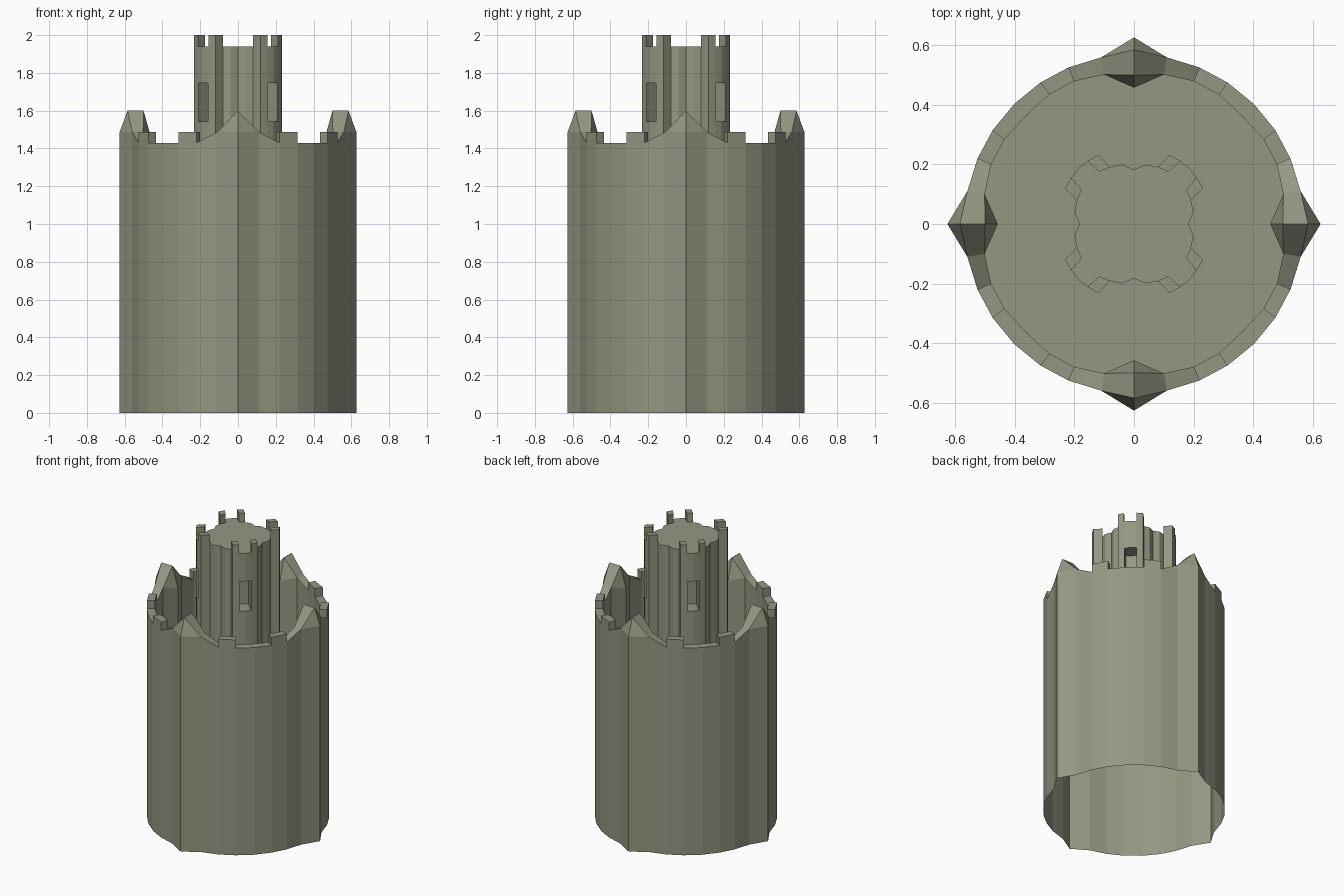
import bpy
import bmesh
from math import radians
from mathutils import Matrix, Vector

if "Cube" in bpy.data.objects:
    bpy.data.objects.remove(bpy.data.objects["Cube"])

# One stone colour for everything
stone = bpy.data.materials.new("grey_green_stone")
stone.use_nodes = True
COLOUR = (0.30, 0.31, 0.225, 1)
stone.diffuse_color = COLOUR
stone.node_tree.nodes["Principled BSDF"].inputs["Base Color"].default_value = COLOUR

FLOOR, LOW, MERLON, PEAK = 0.75, 1.43, 1.487, 1.6
ROOF, TOP = 1.94, 2.0


def finish(name, bm):
    bmesh.ops.remove_doubles(bm, verts=bm.verts, dist=0.0005)
    bmesh.ops.recalc_face_normals(bm, faces=bm.faces)
    mesh = bpy.data.meshes.new(name)
    bm.to_mesh(mesh)
    bm.free()
    mesh.materials.append(stone)
    obj = bpy.data.objects.new(name, mesh)
    bpy.context.collection.objects.link(obj)
    return obj


def face(bm, *points):
    return bm.faces.new([bm.verts.new(p) for p in points])


def prism(bm, outline, z0, z1):
    """Closed upright prism over a plan outline."""
    n = len(outline)
    face(bm, *[(x, y, z1) for x, y in outline])
    face(bm, *[(x, y, z0) for x, y in reversed(outline)])
    for i in range(n):
        (ax, ay), (bx, by) = outline[i], outline[(i + 1) % n]
        face(bm, (ax, ay, z0), (bx, by, z0), (bx, by, z1), (ax, ay, z1))


def eight_ways():
    """The eight symmetric copies of one octant."""
    for turn in range(4):
        for side in (1, -1):
            yield Matrix.Rotation(radians(90 * turn), 3, 'Z') @ Matrix.Diagonal((side, 1, 1))


# Curtain wall: one octant from the pointed prow to the diagonal
outer = [(0, 0.627), (0.11, 0.56), (0.22, 0.526), (0.315, 0.475), (0.403, 0.403)]
inner = [(0, 0.458), (0.1, 0.502), (0.2, 0.48), (0.285, 0.435), (0.363, 0.363)]
# Top heights at both ends of each segment
tops = [(MERLON, MERLON), (MERLON, LOW), (MERLON, MERLON), (LOW, LOW)]

bm = bmesh.new()
for m in eight_ways():
    def at(p, z):
        return m @ Vector((p[0], p[1], z))

    for i, (za, zb) in enumerate(tops):
        oa, ob, ia, ib = outer[i], outer[i + 1], inner[i], inner[i + 1]
        inner_za = 1.45 if i == 0 else za
        face(bm, at(oa, 0), at(ob, 0), at(ob, zb), at(oa, za))
        face(bm, at(ia, FLOOR), at(ib, FLOOR), at(ib, zb), at(ia, inner_za))
        face(bm, at(ia, FLOOR), at(ib, FLOOR), (0, 0, FLOOR))
        if i == 0:
            # Pointed gable over the prow
            ridge_out, ridge_in = at((0, 0.585), PEAK), at((0, 0.5), PEAK)
            face(bm, at(oa, za), at(ob, zb), ridge_out)
            face(bm, ridge_out, at(ob, zb), at(ib, zb), ridge_in)
            face(bm, ridge_in, at(ib, zb), at(ia, inner_za))
        else:
            face(bm, at(oa, za), at(ob, zb), at(ib, zb), at(ia, za))
        if i == 2:
            # Ends of the merlon
            for o, n in ((oa, ia), (ob, ib)):
                face(bm, at(o, LOW), at(n, LOW), at(n, MERLON), at(o, MERLON))
finish("curtain_wall", bm)

# Keep: scalloped sides with a projecting lobe at each diagonal
half = [(0, 0.183), (0.04, 0.2), (0.08, 0.192), (0.12, 0.232), (0.156, 0.211), (0.187, 0.187)]
quarter = half + [(y, x) for x, y in reversed(half[1:-1])]
outline = []
for turn in range(4):
    r = Matrix.Rotation(radians(-90 * turn), 2)
    outline += [tuple(r @ Vector(p)) for p in quarter]
bm = bmesh.new()
prism(bm, outline, FLOOR, ROOF)
keep = finish("keep", bm)

# Window recesses cut into the lobes
bm = bmesh.new()
for turn in range(4):
    place = (Matrix.Rotation(radians(45 + 90 * turn), 4, 'Z')
             @ Matrix.Translation((0.23, 0, 1.645))
             @ Matrix.Diagonal((0.14, 0.074, 0.205, 1)))
    bmesh.ops.create_cube(bm, size=1, matrix=place)
cutter = finish("window_cutter", bm)
cutter.hide_render = True
mod = keep.modifiers.new("windows", 'BOOLEAN')
mod.operation = 'DIFFERENCE'
mod.solver = 'EXACT'
mod.object = cutter
bpy.context.view_layer.objects.active = keep
bpy.ops.object.modifier_apply(modifier=mod.name)
bpy.data.objects.remove(cutter)

# Merlons on both ends of each lobe
bm = bmesh.new()
merlon = [(0.08, 0.192), (0.12, 0.232), (0.156, 0.211), (0.115, 0.175)]
for m in eight_ways():
    prism(bm, [(m @ Vector((x, y, 0))).to_2d() for x, y in merlon], ROOF, TOP)
finish("keep_merlons", bm)
